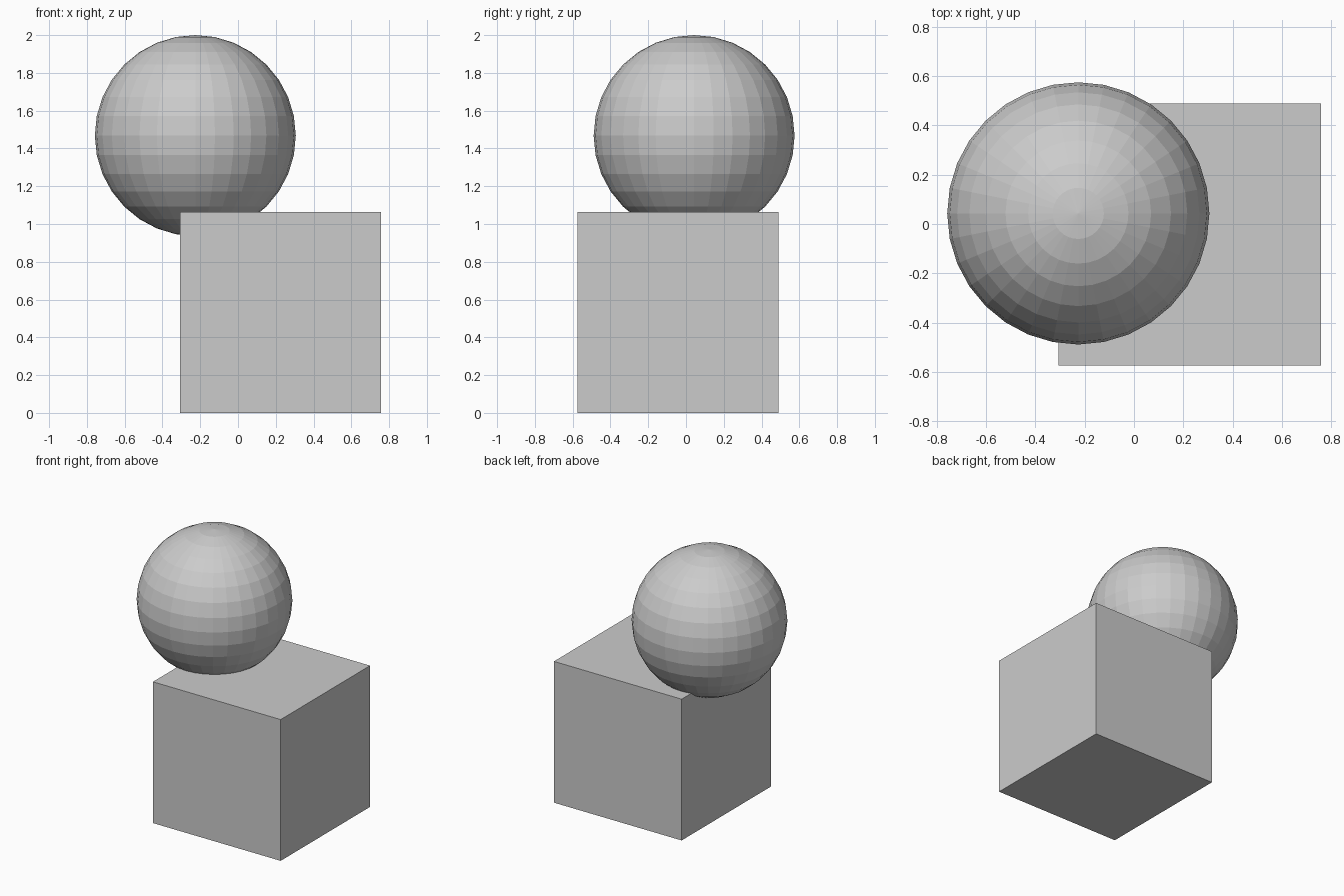
import bpy

if "Cube" in bpy.data.objects:
    bpy.data.objects.remove(bpy.data.objects["Cube"])

R = 0.532  # sphere radius, half the cube's edge

# Cube base standing on the ground
bpy.ops.mesh.primitive_cube_add(size=2 * R, location=(0.226, -0.043, R))
bpy.context.object.name = "cube_base"

# Flat-faced ball resting partly sunk into the cube's top, overhanging its side
bpy.ops.mesh.primitive_uv_sphere_add(segments=32, ring_count=16, radius=R,
                                     location=(-0.226, 0.043, 2 - R))
bpy.context.object.name = "ball"
